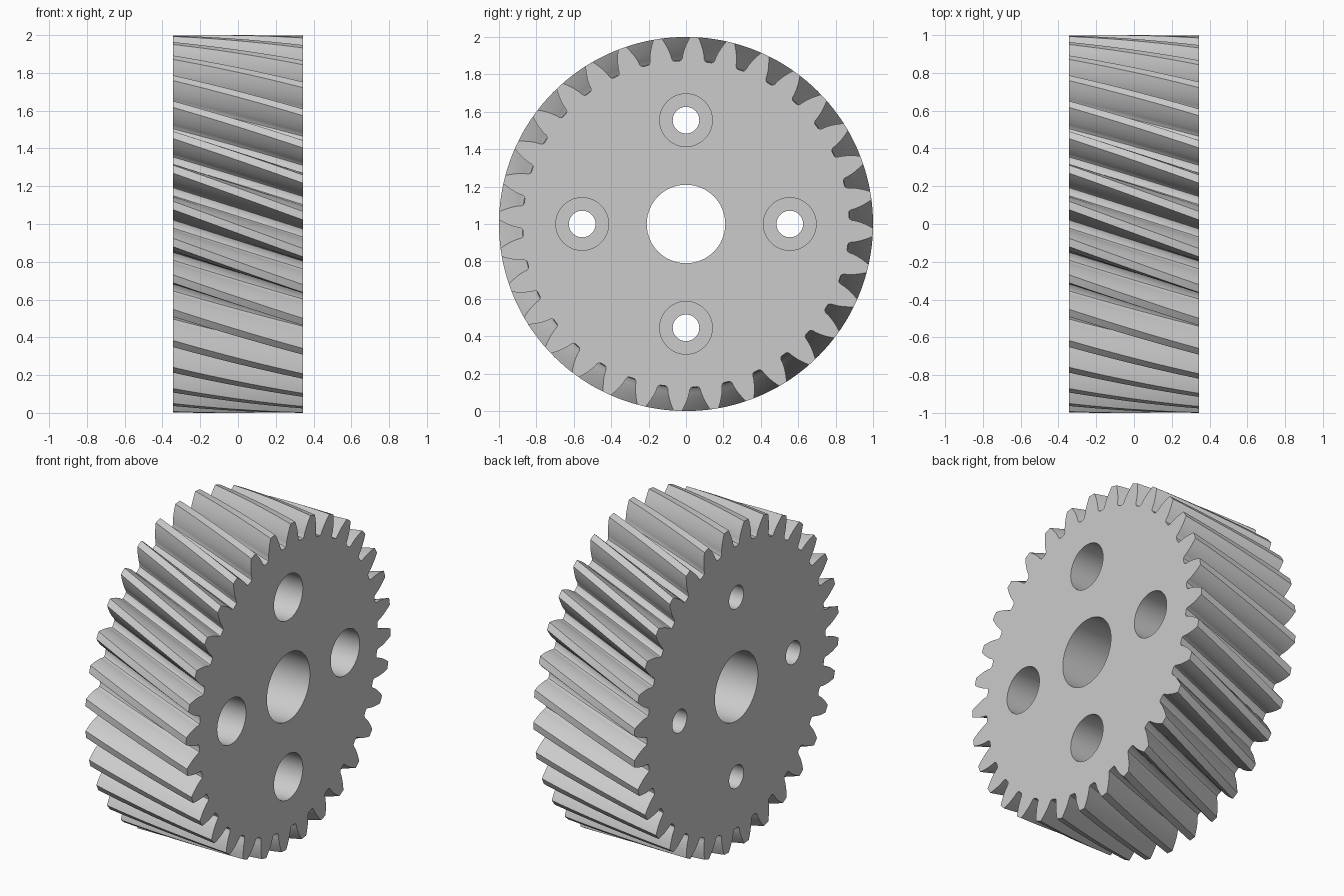
import bpy, bmesh, math
from mathutils import Matrix, Vector

cube = bpy.data.objects.get("Cube")
if cube:
    bpy.data.objects.remove(cube, do_unlink=True)

TEETH = 32
HALF_WIDTH = 0.345
R_TIP, R_PITCH, R_ROOT = 1.0, 0.944, 0.872
PRESSURE = math.radians(21.2)
TWIST = math.radians(14.4)
PHASE = math.radians(-2.5)      # tooth centre on the +x face
PITCH = 2 * math.pi / TEETH
R_BASE = R_PITCH * math.cos(PRESSURE)
LAYERS = 12

steel = bpy.data.materials.new("plain_grey_steel")
steel.use_nodes = True
steel.diffuse_color = (0.6, 0.6, 0.6, 1)
steel.node_tree.nodes["Principled BSDF"].inputs["Base Color"].default_value = (0.6, 0.6, 0.6, 1)


def make_object(name, bm):
    bmesh.ops.recalc_face_normals(bm, faces=bm.faces)
    mesh = bpy.data.meshes.new(name)
    bm.to_mesh(mesh)
    bm.free()
    mesh.materials.append(steel)
    obj = bpy.data.objects.new(name, mesh)
    bpy.context.collection.objects.link(obj)
    return obj


def half_angle(r):
    """Half the angular thickness of an involute tooth at radius r."""
    a = math.acos(min(1, R_BASE / r))
    return PITCH / 4 + math.tan(PRESSURE) - PRESSURE - math.tan(a) + a


# Half of one tooth, from the root to the tip, as (radius, angle)
root_half = half_angle(R_BASE)
gap_half = PITCH / 2 - root_half
flank = [(R_ROOT, root_half + gap_half * 0.55),
         (R_ROOT + 0.003, root_half + gap_half * 0.22)]
steps = 8
for i in range(steps + 1):
    r = R_BASE + 0.006 + (R_TIP - R_BASE - 0.006) * i / steps
    flank.append((r, half_angle(r)))
tooth = [(r, -a) for r, a in flank] + [(R_TIP, 0)] + [(r, a) for r, a in reversed(flank)]
outline = [(r, a + k * PITCH + PHASE) for k in range(TEETH) for r, a in tooth]

# Gear body: the tooth outline swept along x with a helical twist
bm = bmesh.new()
rings = []
for i in range(LAYERS + 1):
    t = i / LAYERS
    x = HALF_WIDTH * (2 * t - 1)
    turn = TWIST * (t - 1)
    rings.append([bm.verts.new((x, r * math.cos(a + turn), 1 + r * math.sin(a + turn)))
                  for r, a in outline])
n = len(outline)
for low, high in zip(rings, rings[1:]):
    for j in range(n):
        k = (j + 1) % n
        bm.faces.new((low[j], low[k], high[k], high[j]))
bm.faces.new(rings[0])
bm.faces.new(rings[-1])
gear = make_object("helical_gear", bm)


def bore(radius, y, z, x_start, x_end, segments):
    """Cut a round hole along x through the gear."""
    bm = bmesh.new()
    place = (Matrix.Translation(Vector(((x_start + x_end) / 2, y, 1 + z)))
             @ Matrix.Rotation(math.pi / 2, 4, 'Y'))
    bmesh.ops.create_cone(bm, cap_ends=True, segments=segments, radius1=radius,
                          radius2=radius, depth=x_end - x_start, matrix=place)
    cutter = make_object("hole_cutter", bm)
    cutter.hide_render = True
    mod = gear.modifiers.new("hole", 'BOOLEAN')
    mod.operation = 'DIFFERENCE'
    mod.solver = 'EXACT'
    mod.object = cutter
    bpy.ops.object.modifier_apply(modifier=mod.name)
    bpy.data.objects.remove(cutter, do_unlink=True)


bpy.ops.object.select_all(action='DESELECT')
bpy.context.view_layer.objects.active = gear
gear.select_set(True)

# Shaft hole, then four bolt holes with counterbores on the +x face
bore(0.21, 0, 0, -0.5, 0.5, 64)
for k in range(4):
    y, z = 0.555 * math.cos(k * math.pi / 2), 0.555 * math.sin(k * math.pi / 2)
    bore(0.071, y, z, -0.5, 0.5, 40)
    bore(0.141, y, z, 0.0, 0.5, 48)

bpy.ops.object.shade_smooth_by_angle(angle=math.radians(30))
